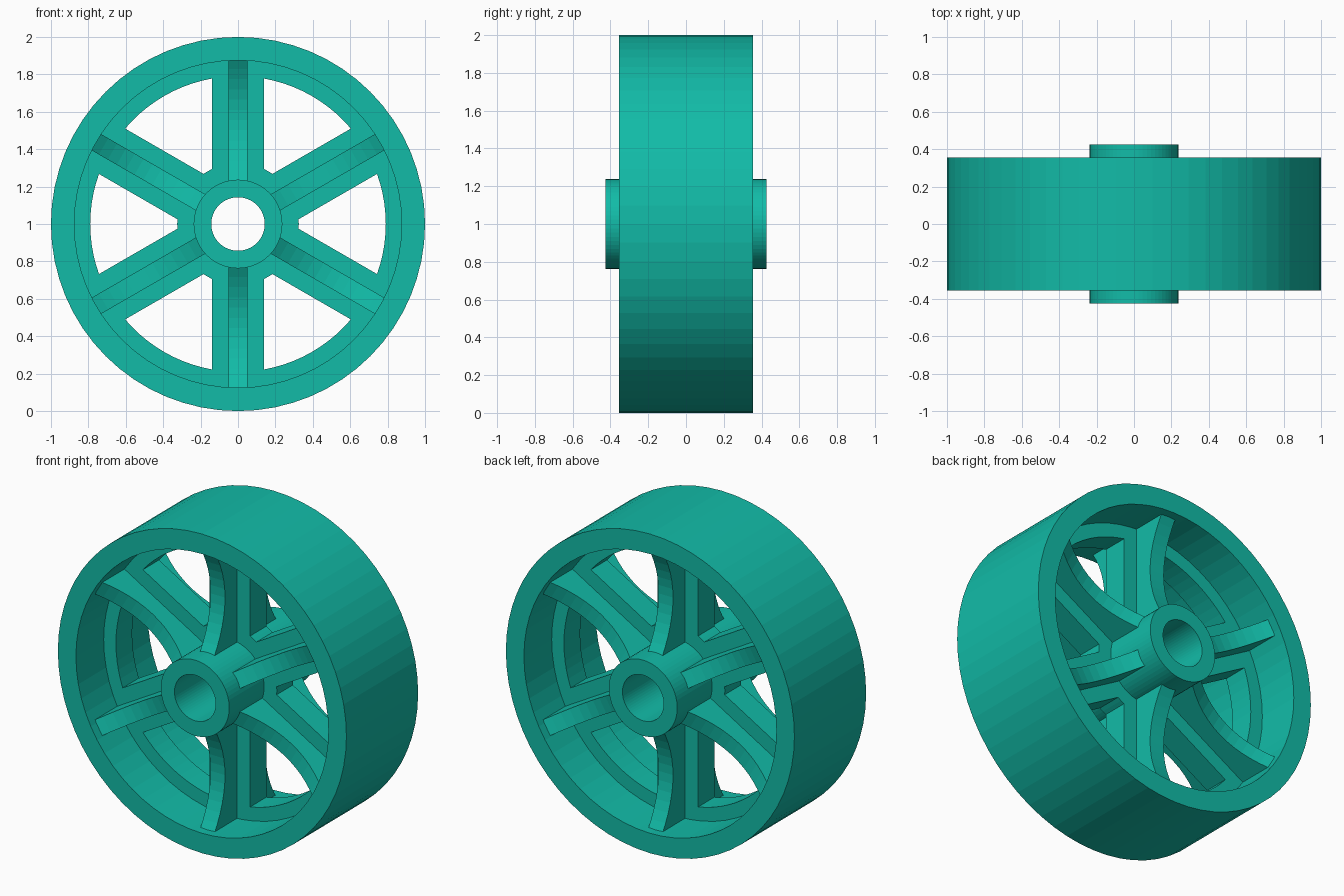
import bpy, bmesh
from math import sin, cos, asin, pi, radians

if "Cube" in bpy.data.objects:
    bpy.data.objects.remove(bpy.data.objects["Cube"])

CENTRE_Z = 1.0
SEGMENTS = 64
SPOKES = 6
RIM_IN, HUB_OUT, BORE = 0.875, 0.237, 0.143
WEB_HALF = 0.08

teal = bpy.data.materials.new("teal")
teal.diffuse_color = (0.006, 0.50, 0.39, 1)
teal.use_nodes = True
teal.node_tree.nodes["Principled BSDF"].inputs["Base Color"].default_value = teal.diffuse_color


def finish(name, bm):
    bmesh.ops.recalc_face_normals(bm, faces=bm.faces)
    mesh = bpy.data.meshes.new(name)
    bm.to_mesh(mesh)
    bm.free()
    obj = bpy.data.objects.new(name, mesh)
    obj.location.z = CENTRE_Z
    mesh.materials.append(teal)
    bpy.context.collection.objects.link(obj)
    return obj


def ring(name, r_in, r_out, half):
    """Square-edged ring around the axle (y) axis."""
    bm = bmesh.new()
    profile = [(r_in, -half), (r_out, -half), (r_out, half), (r_in, half)]
    loops = []
    for i in range(SEGMENTS):
        a = 2 * pi * i / SEGMENTS
        loops.append([bm.verts.new((r * cos(a), y, r * sin(a))) for r, y in profile])
    for i in range(SEGMENTS):
        p, q = loops[i], loops[(i + 1) % SEGMENTS]
        for k in range(4):
            m = (k + 1) % 4
            bm.faces.new((p[k], p[m], q[m], q[k]))
    return finish(name, bm)


def prism(bm, front, offset):
    """Closed solid from an outline and its copy moved by offset."""
    a = [bm.verts.new(p) for p in front]
    b = [bm.verts.new([c + d for c, d in zip(p, offset)]) for p in front]
    bm.faces.new(a)
    bm.faces.new(b[::-1])
    for i in range(len(a)):
        j = (i + 1) % len(a)
        bm.faces.new((a[i], b[i], b[j], a[j]))


# Tyre rim and hub tube
ring("rim", RIM_IN, 1.0, 0.355)
ring("hub", BORE, HUB_OUT, 0.425)

# Flat web, with windows cut out to leave wide spokes
web = ring("spoke_web", 0.19, 0.90, WEB_HALF)
bm = bmesh.new()
for s in range(SPOKES):
    mid = 2 * pi * s / SPOKES
    outline = []
    for radius, steps, direction in ((0.79, 10, 1), (0.325, 2, -1)):
        half = pi / SPOKES - asin(0.14 / radius)
        for i in range(steps + 1):
            a = mid + direction * half * (2 * i / steps - 1)
            outline.append((radius * cos(a), -0.2, radius * sin(a)))
    prism(bm, outline, (0, 0.4, 0))
cutter = finish("window_cutter", bm)
cutter.hide_render = True
cut = web.modifiers.new("windows", 'BOOLEAN')
cut.operation = 'DIFFERENCE'
cut.solver = 'EXACT'
cut.object = cutter
bpy.context.view_layer.objects.active = web
bpy.ops.object.modifier_apply(modifier=cut.name)
bpy.data.objects.remove(cutter)

# Narrow ribs with hollowed edges, deep at the hub and the rim
mid_r, half_r = (HUB_OUT + RIM_IN) / 2, (RIM_IN - HUB_OUT) / 2
edge = []
for i in range(13):
    t = -1.03 + 2.06 * i / 12
    edge.append((mid_r + half_r * t, 0.20 + 0.10 * t * t))
outline = [(-0.05, -y, r) for r, y in edge] + [(-0.05, y, r) for r, y in edge[::-1]]
for s in range(SPOKES):
    bm = bmesh.new()
    prism(bm, outline, (0.10, 0, 0))
    rib = finish(f"spoke_rib_{s + 1}", bm)
    rib.rotation_euler.y = radians(60 * s)
